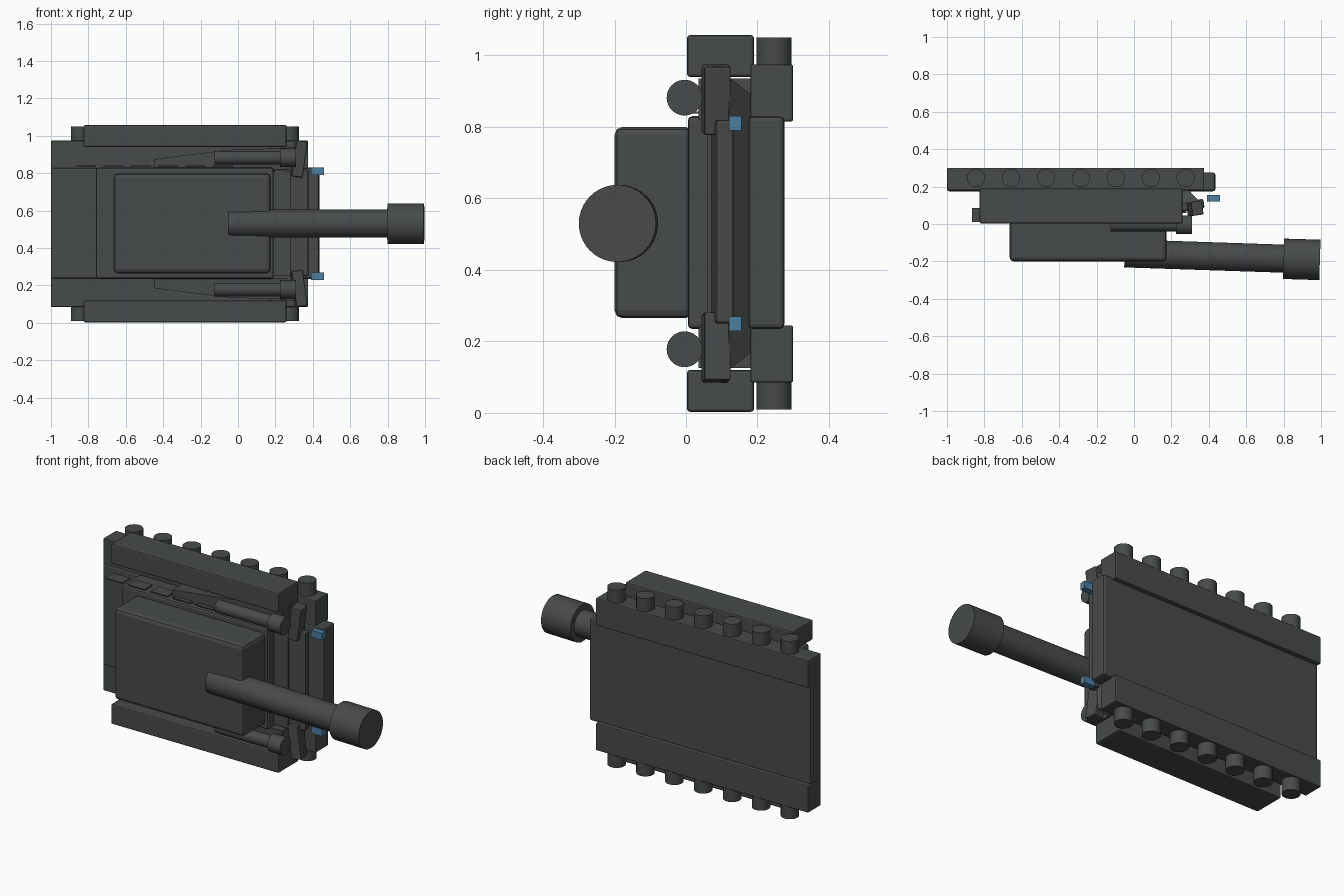
import bpy, bmesh, math
from mathutils import Vector, Matrix

if "Cube" in bpy.data.objects:
    bpy.data.objects.remove(bpy.data.objects["Cube"])

def make_mat(name, col):
    m = bpy.data.materials.new(name)
    m.diffuse_color = (*col, 1)
    m.use_nodes = True
    m.node_tree.nodes["Principled BSDF"].inputs["Base Color"].default_value = m.diffuse_color
    return m

GREY = make_mat("dark grey", (0.062, 0.070, 0.068))
BLUE = make_mat("lamp blue", (0.075, 0.21, 0.36))
MID = 0.53  # mirror plane height

def finish(name, bm, mat, bevel=0.0, smooth=False):
    bmesh.ops.recalc_face_normals(bm, faces=bm.faces)
    me = bpy.data.meshes.new(name)
    bm.to_mesh(me)
    bm.free()
    ob = bpy.data.objects.new(name, me)
    bpy.context.collection.objects.link(ob)
    me.materials.append(mat)
    if bevel:
        b = ob.modifiers.new("bevel", 'BEVEL')
        b.width, b.segments, b.limit_method = bevel, 2, 'ANGLE'
    if smooth:
        bpy.context.view_layer.objects.active = ob
        ob.select_set(True)
        bpy.ops.object.shade_smooth_by_angle(angle=math.radians(35))
        ob.select_set(False)
    return ob

def box(name, x, y, z, mat=GREY, bevel=0.0, rot=None):
    bm = bmesh.new()
    bmesh.ops.create_cube(bm, size=1)
    c = Vector((sum(x) / 2, sum(y) / 2, sum(z) / 2))
    s = Matrix.Diagonal((x[1] - x[0], y[1] - y[0], z[1] - z[0], 1))
    bm.transform(Matrix.Translation(c) @ (rot or Matrix()) @ s)
    return finish(name, bm, mat, bevel)

def rod(name, p, q, r, sides=40):
    p, q = Vector(p), Vector(q)
    bm = bmesh.new()
    bmesh.ops.create_cone(bm, cap_ends=True, segments=sides, radius1=r, radius2=r,
                          depth=(q - p).length)
    rot = (q - p).to_track_quat('Z', 'Y').to_matrix().to_4x4()
    bm.transform(Matrix.Translation((p + q) / 2) @ rot)
    return finish(name, bm, GREY, smooth=True)

def loft(name, lower, upper):
    # solid between two matching rings of points
    bm = bmesh.new()
    a = [bm.verts.new(v) for v in lower]
    b = [bm.verts.new(v) for v in upper]
    bm.faces.new(a)
    bm.faces.new(b)
    n = len(a)
    for i in range(n):
        bm.faces.new((a[i], a[(i + 1) % n], b[(i + 1) % n], b[i]))
    return finish(name, bm, GREY)

# hull
box("hull_floor", (-1, 0.435), (0.175, 0.275), (0.235, 0.83), bevel=0.012)
box("hull_deck", (-0.76, 0.19), (0.005, 0.18), (0.235, 0.83), bevel=0.012)

# nose with undercut underside
loft("nose",
     [(0.1, 0.06, 0.25), (0.1, 0.06, 0.81), (0.1, 0.19, 0.81), (0.1, 0.19, 0.25)],
     [(0.28, 0.06, 0.25), (0.28, 0.06, 0.81), (0.28, 0.19, 0.81), (0.28, 0.19, 0.25)])
loft("nose_undercut",
     [(0.18, 0.10, 0.12), (0.35, 0.12, 0.12), (0.28, 0.195, 0.18), (0.18, 0.195, 0.18)],
     [(0.18, 0.10, 0.94), (0.35, 0.12, 0.94), (0.28, 0.195, 0.88), (0.18, 0.195, 0.88)])
box("nose_plate", (0.19, 0.375), (0.072, 0.122), (0.25, 0.82), bevel=0.008,
    rot=Matrix.Rotation(math.radians(8), 4, 'Z'))

# turret and main gun
box("turret", (-0.665, 0.175), (-0.2, 0.02), (0.265, 0.8), bevel=0.022)
rod("gun_barrel", (-0.05, -0.157, MID), (0.82, -0.186, MID), 0.075)
rod("gun_muzzle", (0.8, -0.186, MID), (0.994, -0.192, MID), 0.108)

# vent plates along one edge of the deck
for i in range(6):
    x = -0.866 + i * 0.146
    box(f"vent_plate_{i + 1}", (x, x + 0.108), (0.012, 0.086), (0.837, 0.843))

# parts on both sides
for side, s in (("left", 1), ("right", -1)):
    def zr(a, b):
        return tuple(sorted((MID + s * a, MID + s * b)))
    box(f"side_skirt_{side}", (-0.825, 0.26), (0.003, 0.19), zr(0.41, 0.527), bevel=0.008)
    box(f"track_{side}", (-1, 0.375), (0.18, 0.3), zr(0.285, 0.445), bevel=0.006)
    for i in range(7):
        x = -0.845 + i * 0.187
        rod(f"wheel_{side}_{i + 1}", (x, 0.246, MID + s * 0.4), (x, 0.246, MID + s * 0.52), 0.049)
    # tapered shoulder under the side gun
    plan = [(-0.45, 0.29), (-0.45, 0.345), (-0.05, 0.395), (0.26, 0.405), (0.26, 0.29)]
    loft(f"shoulder_{side}", [(x, 0.035, MID + s * z) for x, z in plan],
         [(x, 0.185, MID + s * z) for x, z in plan])
    # side gun
    z = MID + s * 0.352
    rod(f"side_gun_{side}", (-0.125, -0.004, z), (0.26, -0.004, z), 0.036)
    rod(f"side_gun_muzzle_{side}", (0.225, -0.004, z), (0.31, -0.004, z), 0.05)
    # tilted front flap
    flap_rot = Matrix.Rotation(math.radians(s * 8), 4, 'Y') @ Matrix.Rotation(math.radians(8), 4, 'Z')
    box(f"front_flap_{side}", (0.295, 0.355), (0.047, 0.122), zr(0.25, 0.443),
        bevel=0.006, rot=flap_rot)
    # lamp
    box(f"lamp_{side}", (0.39, 0.46), (0.12, 0.155), zr(0.26, 0.301), BLUE)
